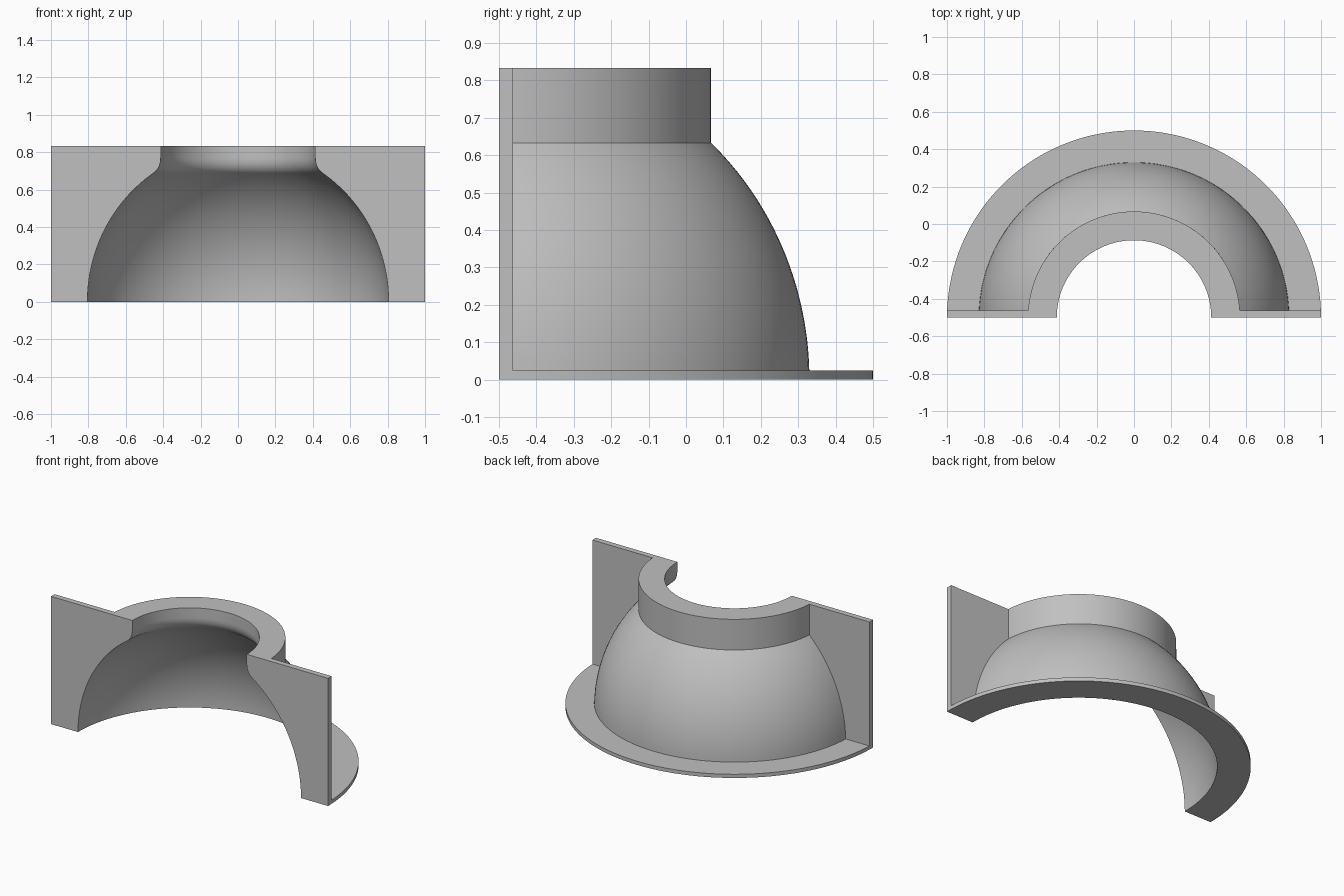
import bpy
import bmesh
from math import cos, sin, pi, sqrt, radians
from mathutils import Matrix, Vector

cube = bpy.data.objects.get("Cube")
if cube:
    bpy.data.objects.remove(cube, do_unlink=True)

AXIS_Y = -0.5      # axis of revolution lies on the front cut plane
HEIGHT = 0.833
SEGMENTS = 144

grey = bpy.data.materials.new("plain grey")
grey.use_nodes = True
colour = (0.53, 0.53, 0.53, 1)
grey.diffuse_color = colour
grey.node_tree.nodes["Principled BSDF"].inputs["Base Color"].default_value = colour


def finish(name, bm):
    bmesh.ops.recalc_face_normals(bm, faces=bm.faces)
    mesh = bpy.data.meshes.new(name)
    bm.to_mesh(mesh)
    bm.free()
    mesh.materials.append(grey)
    obj = bpy.data.objects.new(name, mesh)
    bpy.context.collection.objects.link(obj)
    return obj


def revolve(name, profile):
    """Closed solid of revolution from (radius, z) pairs, capped flat."""
    bm = bmesh.new()
    rings = [[bm.verts.new((r * cos(2 * pi * i / SEGMENTS),
                            AXIS_Y + r * sin(2 * pi * i / SEGMENTS), z))
              for i in range(SEGMENTS)] for r, z in profile]
    for low, high in zip(rings, rings[1:]):
        for i in range(SEGMENTS):
            j = (i + 1) % SEGMENTS
            bm.faces.new((low[i], low[j], high[j], high[i]))
    bm.faces.new(rings[0])
    bm.faces.new(rings[-1])
    return finish(name, bm)


def box(name, low, high):
    low, high = Vector(low), Vector(high)
    bm = bmesh.new()
    bmesh.ops.create_cube(bm, size=1, matrix=Matrix.Translation((low + high) / 2)
                          @ Matrix.Diagonal((*(high - low), 1)))
    return finish(name, bm)


def dome(radius, rise, z0, z1, steps=24):
    zs = [z0 + (z1 - z0) * i / steps for i in range(steps + 1)]
    return [(radius * sqrt(1 - (z / rise) ** 2), z) for z in zs]


def combine(target, tool, operation):
    mod = target.modifiers.new(operation.lower(), "BOOLEAN")
    mod.operation, mod.object, mod.solver = operation, tool, "EXACT"
    bpy.ops.object.select_all(action="DESELECT")
    bpy.context.view_layer.objects.active = target
    target.select_set(True)
    bpy.ops.object.modifier_apply(modifier=mod.name)
    bpy.data.objects.remove(tool, do_unlink=True)


# Outer body: base flange, dome and collar
outer = [(1, 0), (1, 0.024)] + dome(0.83, 0.867, 0.024, 0.633) + [(0.567, HEIGHT)]
shell = revolve("half_dome_housing", outer)

# Front plate, overshooting the cut plane
combine(shell, box("front_plate", (-1, -0.6, 0), (1, -0.463, HEIGHT)), "UNION")

# Cavity: inner dome, rounded lip and straight throat
lip_start, lip_corner, lip_end = Vector((0.455, 0.686)), Vector((0.413, 0.714)), Vector((0.413, 0.77))
lip = [lip_start * (1 - t) ** 2 + lip_corner * 2 * t * (1 - t) + lip_end * t * t
       for t in (i / 10 for i in range(1, 11))]
inner = [(0.805, -0.1)] + dome(0.805, 0.832, 0, 0.686) + [tuple(p) for p in lip] + [(0.413, 1)]
combine(shell, revolve("cavity_cutter", inner), "DIFFERENCE")

# Remove the front half
combine(shell, box("front_cutter", (-2, -3, -1), (2, AXIS_Y, 2)), "DIFFERENCE")

bpy.ops.object.shade_smooth_by_angle(angle=radians(25))
